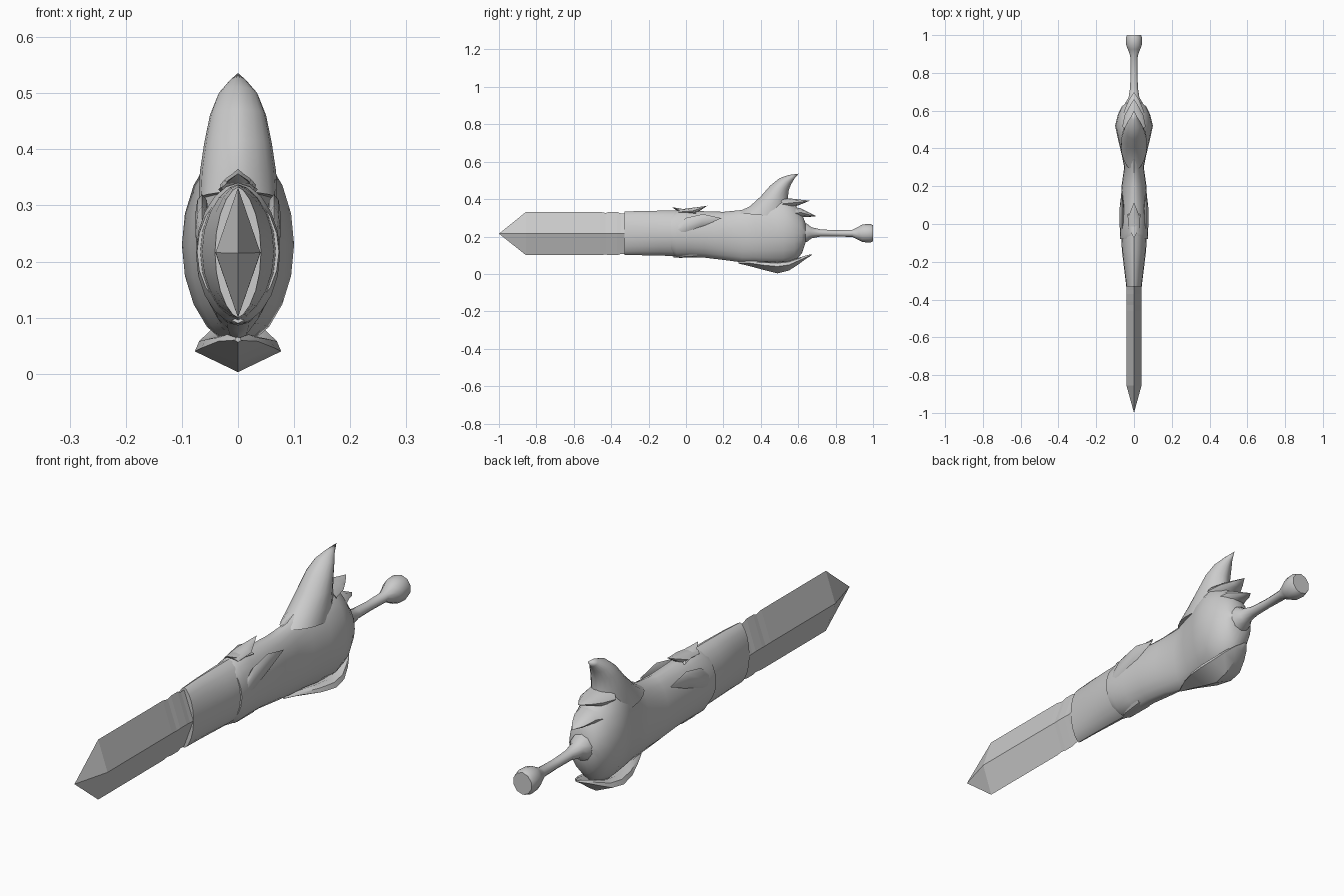
import bpy, bmesh, math
from mathutils import Vector

cube = bpy.data.objects.get("Cube")
if cube:
    bpy.data.objects.remove(cube, do_unlink=True)

metal = bpy.data.materials.new("plain grey")
metal.use_nodes = True
GREY = (0.6, 0.6, 0.6, 1)
metal.diffuse_color = GREY
metal.node_tree.nodes["Principled BSDF"].inputs["Base Color"].default_value = GREY


def loft(name, sections, sides=20, pinch=1.0, angle=40):
    """Skin rings; each ring spans low point (y, z) to high point (y, z) with a half width."""
    bm = bmesh.new()
    rings = []
    for y0, z0, y1, z1, w in sections:
        low, high = Vector((0, y0, z0)), Vector((0, y1, z1))
        mid, half = (low + high) / 2, (high - low) / 2
        ring = []
        for i in range(sides):
            t = 2 * math.pi * i / sides
            s = math.sin(t)
            x = w * math.copysign(abs(s) ** pinch, s)
            ring.append(bm.verts.new(mid + half * math.cos(t) + Vector((x, 0, 0))))
        rings.append(ring)
    for a, b in zip(rings, rings[1:]):
        for i in range(sides):
            j = (i + 1) % sides
            bm.faces.new((a[i], a[j], b[j], b[i]))
    bm.faces.new(rings[0])
    bm.faces.new(rings[-1])
    bmesh.ops.remove_doubles(bm, verts=bm.verts, dist=0.0003)
    bmesh.ops.recalc_face_normals(bm, faces=bm.faces)
    me = bpy.data.meshes.new(name)
    bm.to_mesh(me)
    bm.free()
    ob = bpy.data.objects.new(name, me)
    bpy.context.collection.objects.link(ob)
    me.materials.append(metal)
    bpy.ops.object.select_all(action='DESELECT')
    ob.select_set(True)
    bpy.context.view_layer.objects.active = ob
    if angle:
        bpy.ops.object.shade_smooth_by_angle(angle=math.radians(angle))
    return ob


def upright(rows):
    """Rings square to the blade, from rows of y, bottom, top, half width."""
    return [(y, b, y, t, w) for y, b, t, w in rows]


# Diamond-section blade with small nicks near the sleeve
loft("blade", upright([
    (-1, .215, .215, 0), (-.855, .1, .332, .04), (-.46, .1, .332, .04),
    (-.43, .104, .326, .04), (-.41, .1, .332, .04), (-.37, .1, .332, .04),
    (-.35, .106, .324, .04), (-.2, .106, .324, .04)]), sides=4, angle=0)

# Flaring sleeve over the blade root
loft("blade_sleeve", upright([
    (-.33, .1, .333, .041), (-.24, .1, .337, .052), (-.14, .098, .338, .064),
    (-.03, .095, .338, .07)]), pinch=1.25)

# Swelling grip guard
loft("guard_body", upright([
    (-.08, .11, .325, .073), (-.05, .088, .34, .075), (.02, .09, .338, .073),
    (.1, .087, .335, .07), (.2, .075, .332, .066), (.3, .062, .342, .052),
    (.37, .06, .375, .066), (.45, .052, .405, .085), (.52, .05, .41, .1),
    (.58, .065, .375, .085), (.62, .11, .32, .066), (.64, .17, .27, .045)]),
    pinch=1.1)

# Main horn, curving up and back
loft("crest_horn", [
    (.56, .30, .28, .325, .07), (.55, .36, .34, .36, .068),
    (.545, .41, .40, .415, .06), (.55, .45, .45, .472, .05),
    (.562, .48, .50, .512, .036), (.58, .51, .55, .529, .016),
    (.602, .536, .602, .536, 0)], pinch=1.2)

# Swept-back spikes behind the horn
loft("upper_spike", [
    (.53, .34, .50, .41, .062), (.58, .36, .57, .402, .05),
    (.62, .374, .62, .396, .026), (.662, .392, .662, .392, 0)], sides=8)
loft("lower_spike", [
    (.56, .28, .55, .36, .066), (.62, .305, .61, .352, .046),
    (.66, .305, .66, .327, .026), (.698, .309, .698, .309, 0)], sides=8)

# Small tufts on the sleeve collar
loft("collar_tuft_back", [
    (-.03, .32, -.05, .342, .03), (.05, .322, .02, .352, .032),
    (.08, .342, .07, .358, .016), (.115, .365, .115, .365, 0)], sides=8)
loft("collar_tuft_front", [
    (.06, .315, .04, .342, .035), (-.03, .325, -.02, .348, .026),
    (-.075, .357, -.075, .357, 0)], sides=8)
loft("collar_tuft_under", [
    (.06, .09, .06, .13, .035), (-.03, .086, -.03, .12, .026),
    (-.075, .09, -.075, .09, 0)], sides=8)

# Raised folds on both cheeks of the collar
for side, sign in (("left", 1), ("right", -1)):
    fold = loft(side + "_collar_fold", [
        (-.075, .215, -.075, .235, .004), (-.03, .2, .0, .30, .012),
        (.08, .25, .09, .32, .012), (.19, .298, .19, .298, 0)], sides=8)
    fold.location.x = sign * .064

# Keeled plate under the guard, tapering to a raised tip
bm = bmesh.new()
rows = []
for y, keel, rim, w in [(.28, .056, .06, .006), (.34, .042, .058, .035),
                        (.42, .02, .046, .065), (.49, .003, .04, .077),
                        (.55, .018, .048, .07), (.6, .05, .07, .05),
                        (.64, .08, .088, .028), (.67, .098, .1, .003)]:
    lip = rim + .26 * w
    rows.append([bm.verts.new(p) for p in (
        (0, y, keel), (w, y, rim), (w * .9, y, lip - .002), (w * .55, y, lip + .003),
        (0, y, rim + .006), (-w * .55, y, lip + .003), (-w * .9, y, lip - .002),
        (-w, y, rim))])
for a, b in zip(rows, rows[1:]):
    for i in range(8):
        j = (i + 1) % 8
        bm.faces.new((a[i], a[j], b[j], b[i]))
bm.faces.new(rows[0])
bm.faces.new(rows[-1])
bmesh.ops.recalc_face_normals(bm, faces=bm.faces)
mesh = bpy.data.meshes.new("under_plate")
bm.to_mesh(mesh)
bm.free()
plate = bpy.data.objects.new("under_plate", mesh)
bpy.context.collection.objects.link(plate)
mesh.materials.append(metal)
bpy.ops.object.select_all(action='DESELECT')
plate.select_set(True)
bpy.context.view_layer.objects.active = plate
bpy.ops.object.shade_smooth_by_angle(angle=math.radians(35))

# Slim handle with a faceted pommel
loft("handle", upright([
    (.6, .165, .275, .05), (.645, .17, .27, .046), (.67, .19, .25, .03),
    (.72, .2, .238, .022), (.8, .2, .234, .019), (.89, .198, .236, .021),
    (.925, .18, .254, .034), (.945, .17, .265, .043), (.985, .168, .267, .045),
    (1, .175, .26, .04)]), sides=10)
